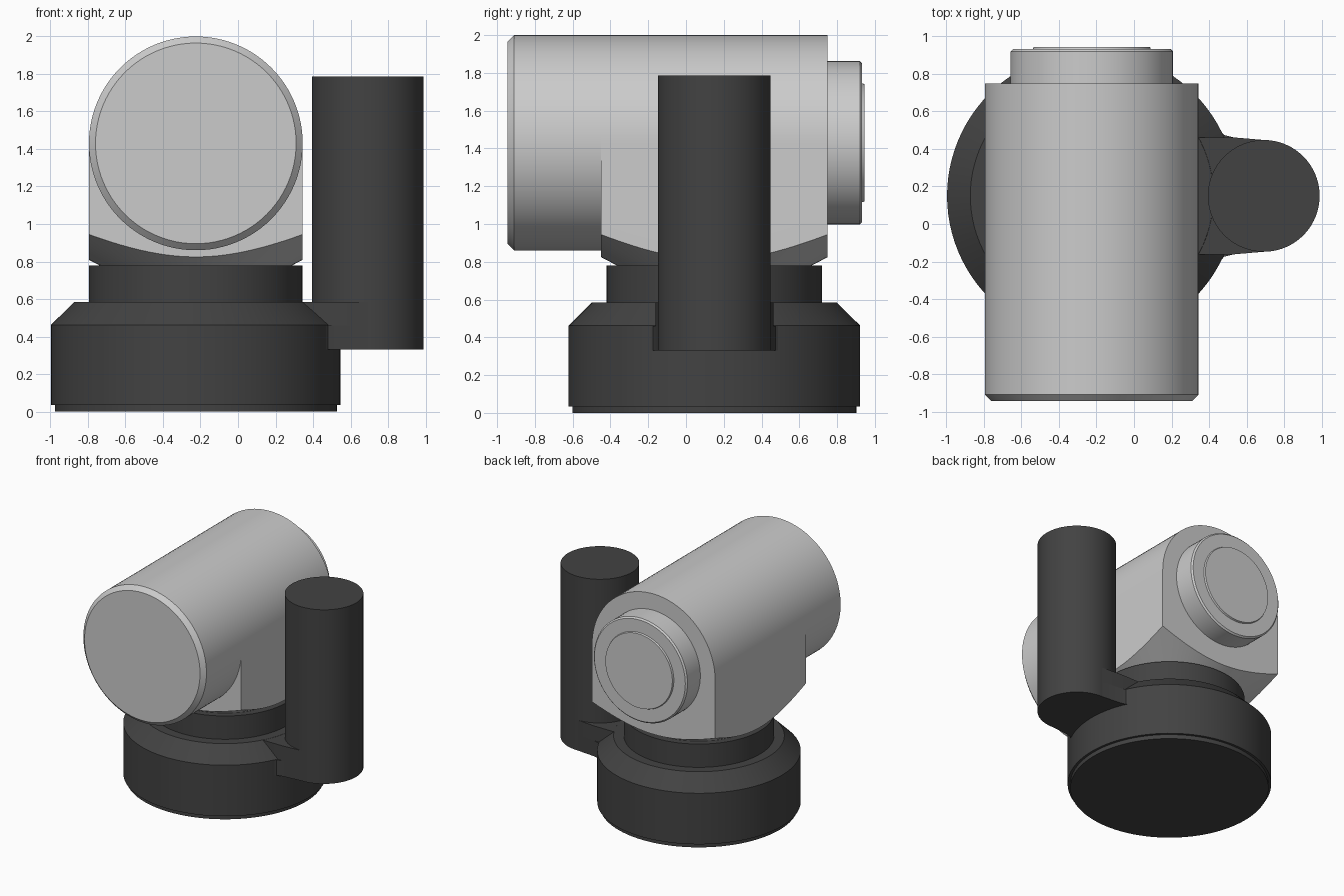
import bpy, bmesh, math
from mathutils import Matrix

if "Cube" in bpy.data.objects:
    bpy.data.objects.remove(bpy.data.objects["Cube"])

CX, CY = -0.225, 0.15      # turntable axis
HZ, R = 1.43, 0.57         # head barrel axis height and radius
N = 96

dark = bpy.data.materials.new("dark_plastic")
dark.diffuse_color = (0.055, 0.055, 0.055, 1)
dark.use_nodes = True
dark.node_tree.nodes["Principled BSDF"].inputs["Base Color"].default_value = dark.diffuse_color


def finish(name, bm, mat=None):
    bmesh.ops.recalc_face_normals(bm, faces=bm.faces[:])
    me = bpy.data.meshes.new(name)
    bm.to_mesh(me)
    bm.free()
    ob = bpy.data.objects.new(name, me)
    bpy.context.collection.objects.link(ob)
    if mat:
        me.materials.append(mat)
    smooth(ob)
    return ob


def smooth(ob):
    bpy.ops.object.select_all(action='DESELECT')
    ob.select_set(True)
    bpy.context.view_layer.objects.active = ob
    bpy.ops.object.shade_smooth_by_angle(angle=math.radians(20))


def lathe(name, profile, matrix, mat=None):
    """Revolve (radius, height) points into a capped solid."""
    bm = bmesh.new()
    rings = [[bm.verts.new((r * math.cos(2 * math.pi * i / N),
                            r * math.sin(2 * math.pi * i / N), z))
              for i in range(N)] for r, z in profile]
    for a, b in zip(rings, rings[1:]):
        for i in range(N):
            j = (i + 1) % N
            bm.faces.new((a[i], a[j], b[j], b[i]))
    bm.faces.new(rings[0][::-1])
    bm.faces.new(rings[-1])
    bm.transform(matrix)
    return finish(name, bm, mat)


def prism(name, outline, start, end, matrix, mat=None):
    """Extrude a 2D outline from start to end along local z."""
    bm = bmesh.new()
    face = bm.faces.new([bm.verts.new((x, y, start)) for x, y in outline])
    out = bmesh.ops.extrude_face_region(bm, geom=[face])
    for v in out["geom"]:
        if isinstance(v, bmesh.types.BMVert):
            v.co.z = end
    bm.transform(matrix)
    return finish(name, bm, mat)


axis = Matrix.Translation((CX, CY, 0))
# local z -> world y, local y -> world z
barrel = Matrix.Translation((CX, 0, HZ)) @ Matrix(
    ((1, 0, 0, 0), (0, 0, 1, 0), (0, 1, 0, 0), (0, 0, 0, 1)))

# Round base with foot, chamfered shoulder and neck
lathe("base", [(0.752, 0), (0.752, 0.035), (0.772, 0.035), (0.772, 0.462),
               (0.648, 0.585), (R, 0.585), (R, 0.78)], axis, dark)

# Upright post and the filleted bracket joining it to the base
lathe("post", [(0.298, 0.33), (0.298, 1.787)],
      Matrix.Translation((0.692, CY, 0)), dark)
fillet = [(0.60, 0.42), (0.655, 0.405), (0.675, 0.36), (0.705, 0.325),
          (0.755, 0.312), (0.917, 0.298)]
shelf = [(0.57, 0.312), (0.755, 0.312), (0.917, 0.298)]
for name, half, z0, z1 in (("bracket_lower", fillet, 0.33, 0.46),
                           ("bracket_upper", shelf, 0.40, 0.584)):
    prism(name, half + [(x, -y) for x, y in reversed(half)], z0, z1, axis, dark)

# Head housing: arched block whose underside is trimmed to a cone
arch = [(R * math.cos(math.pi * i / 48), R * math.sin(math.pi * i / 48))
        for i in range(49)] + [(-R, -0.75), (R, -0.75)]
housing = prism("head_housing", arch, -0.45, 0.75, barrel)
cone = lathe("cone_cutter", [(0.515, 0.78), (1.0, 1.035), (1.0, 2.3)], axis)
mod = housing.modifiers.new("cone_trim", 'BOOLEAN')
mod.operation, mod.solver, mod.object = 'INTERSECT', 'EXACT', cone
smooth(housing)
bpy.ops.object.modifier_apply(modifier=mod.name)
bpy.data.objects.remove(cone)
smooth(housing)

# Front barrel with chamfered rim
lathe("front_barrel", [(0.535, -0.945), (R, -0.91), (R, -0.45)], barrel)

# Rear cap with raised disc
lathe("rear_cap", [(0.433, 0.74), (0.433, 0.92), (0.421, 0.932),
                   (0.315, 0.932), (0.31, 0.945)], barrel)
